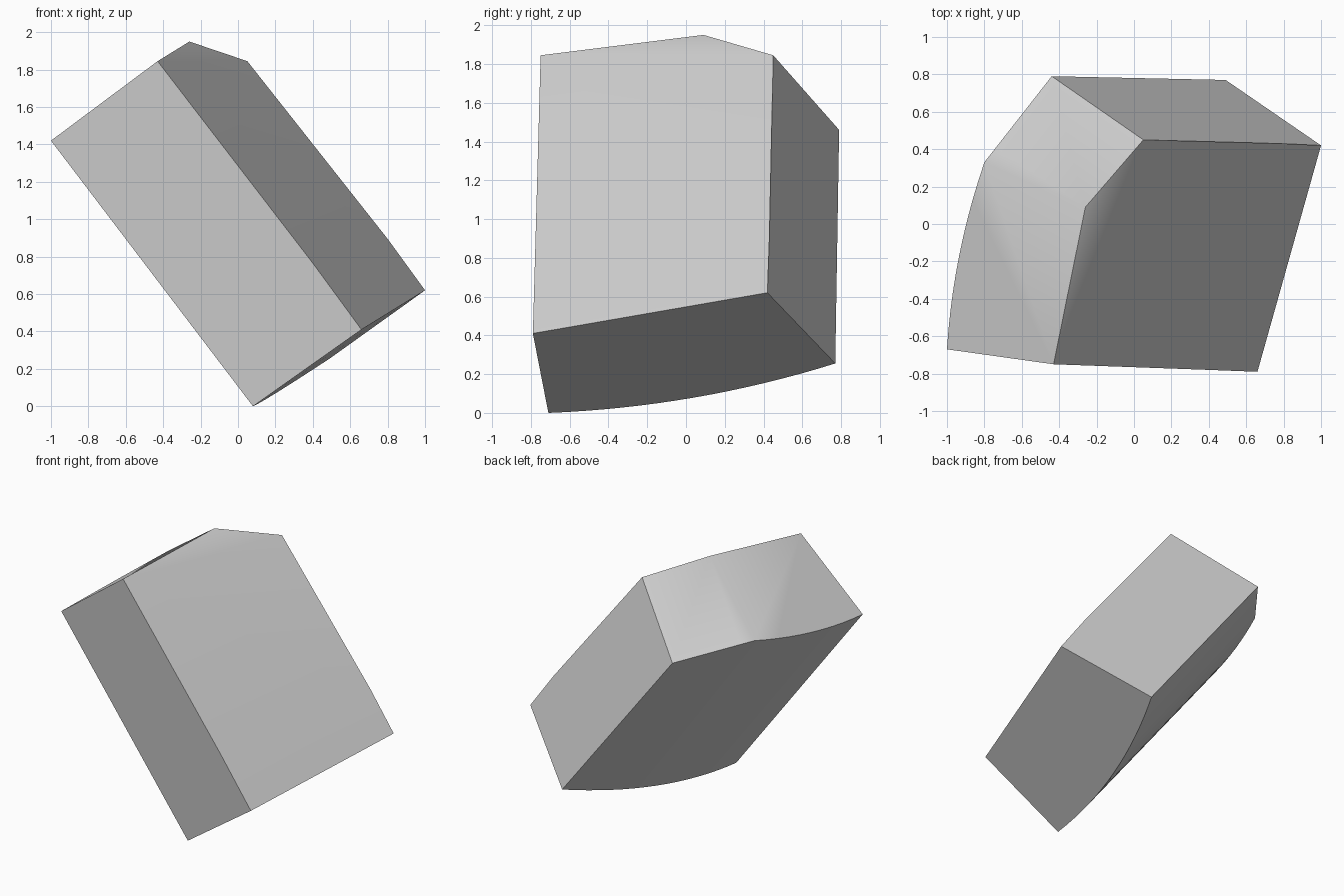
import bpy
import bmesh
import math
from mathutils import Vector as V

cube = bpy.data.objects.get("Cube")
if cube:
    bpy.data.objects.remove(cube, do_unlink=True)

# Corners of the upper cap
front_out, front_in = V((-1, -.67, 1.42)), V((-.43, -.75, 1.845))
peak, back_in = V((-.26, .09, 1.95)), V((.05, .45, 1.845))
back_out, kink = V((-.44, .79, 1.46)), V((-.8, .33, 1.55))
# Corners of the lower end
foot_in, foot_back = V((.66, -.79, .41)), V((1, .42, .62))
foot_out, foot_low = V((.49, .77, .255)), V((.08, -.71, 0))
# Slight bend along the two long upper edges
bend_front, bend_back = V((.4, -.78, .765)), V((.8, .43, .895))

outward = (foot_low - foot_in).normalized()


def arc(a, b, bulge, steps):
    """Points from a to b, bowed outward by bulge at the middle."""
    return [a.lerp(b, i / steps) + outward * bulge * 4 * (i / steps) * (1 - i / steps)
            for i in range(steps + 1)]


# Curved outer edges
bow, rest = 10, 6
top_edge = arc(front_out, kink, .042, bow) + arc(kink, back_out, 0, rest)[1:]
low_edge = arc(foot_low, foot_out, .085, bow + rest)

bm = bmesh.new()
top = [bm.verts.new(p) for p in top_edge]
low = [bm.verts.new(p) for p in low_edge]
fi, pk, bi, ti, tb, bf, bb = [
    bm.verts.new(p) for p in (front_in, peak, back_in, foot_in, foot_back, bend_front, bend_back)]

# Bowed outer side
for i in range(bow + rest):
    bm.faces.new((top[i], top[i + 1], low[i + 1], low[i]))

# Two cap panels, lower end, front, back flank, upper side
for ring in (
    top[:bow + 1] + [pk, fi],
    top[bow:] + [bi, pk],
    low + [tb, ti],
    [top[0], low[0], ti, bf, fi],
    [top[-1], low[-1], tb, bb, bi],
    [fi, pk, bi],
    [fi, bi, bb, bf],
    [bf, bb, tb, ti],
):
    bm.faces.new(ring)
bmesh.ops.recalc_face_normals(bm, faces=bm.faces)

mesh = bpy.data.meshes.new("bowed_block")
bm.to_mesh(mesh)
bm.free()
block = bpy.data.objects.new("bowed_block", mesh)
bpy.context.collection.objects.link(block)

# Plain grey material
grey = bpy.data.materials.new("light_grey")
grey.use_nodes = True
colour = (.6, .6, .6, 1)
grey.diffuse_color = colour
grey.node_tree.nodes["Principled BSDF"].inputs["Base Color"].default_value = colour
mesh.materials.append(grey)

# Smooth bends, sharp corners
bpy.ops.object.select_all(action='DESELECT')
block.select_set(True)
bpy.context.view_layer.objects.active = block
bpy.ops.object.shade_smooth_by_angle(angle=math.radians(40))
